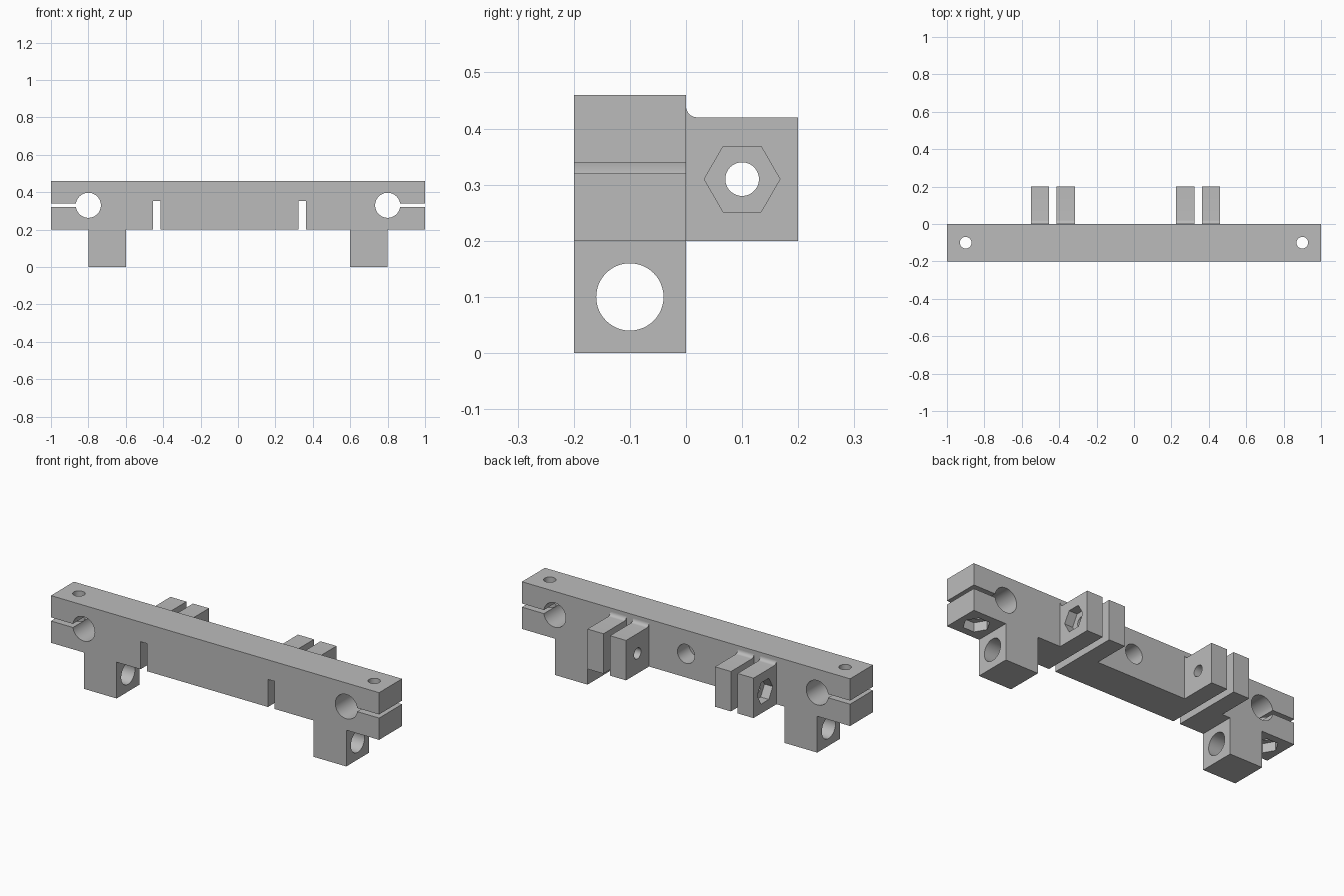
import bpy, bmesh, math
from mathutils import Matrix, Vector

cube = bpy.data.objects.get("Cube")
if cube:
    bpy.data.objects.remove(cube, do_unlink=True)

grey = bpy.data.materials.new("matte grey")
grey.use_nodes = True
GREY = (0.5, 0.5, 0.5, 1)
grey.diffuse_color = GREY
grey.node_tree.nodes["Principled BSDF"].inputs["Base Color"].default_value = GREY

BAR_LOW, BAR_MID, BAR_TOP = 0.2, 0.33, 0.46


def add_object(name, bm):
    bmesh.ops.recalc_face_normals(bm, faces=bm.faces)
    mesh = bpy.data.meshes.new(name)
    bm.to_mesh(mesh)
    bm.free()
    mesh.materials.append(grey)
    ob = bpy.data.objects.new(name, mesh)
    bpy.context.collection.objects.link(ob)
    return ob


def extrude(name, points, direction):
    """Solid made from a flat outline pushed along a direction."""
    bm = bmesh.new()
    face = bm.faces.new([bm.verts.new(p) for p in points])
    moved = bmesh.ops.extrude_face_region(bm, geom=[face], use_keep_orig=True)
    verts = [g for g in moved["geom"] if isinstance(g, bmesh.types.BMVert)]
    bmesh.ops.translate(bm, verts=verts, vec=direction)
    return add_object(name, bm)


def box(name, lo, hi):
    pts = [(lo[0], lo[1], lo[2]), (hi[0], lo[1], lo[2]),
           (hi[0], lo[1], hi[2]), (lo[0], lo[1], hi[2])]
    return extrude(name, pts, (0, hi[1] - lo[1], 0))


def rod(name, start, end, radius, sides=48):
    """Round or hexagonal rod between two points."""
    a, b = Vector(start), Vector(end)
    axis = (b - a).normalized()
    side = Vector((1, 0, 0)) if abs(axis.x) < 0.5 else Vector((0, 1, 0))
    points = [a + Matrix.Rotation(math.tau * i / sides, 3, axis) @ side * radius
              for i in range(sides)]
    return extrude(name, points, b - a)


def cut(ob, cutters):
    for cutter in cutters:
        cutter.hide_render = True
        mod = ob.modifiers.new("cut", "BOOLEAN")
        mod.operation, mod.solver, mod.object = "DIFFERENCE", "EXACT", cutter
        bpy.context.view_layer.objects.active = ob
        bpy.ops.object.modifier_apply(modifier=mod.name)
        bpy.data.objects.remove(cutter, do_unlink=True)


def shade(ob):
    bpy.ops.object.select_all(action="DESELECT")
    ob.select_set(True)
    bpy.context.view_layer.objects.active = ob
    bpy.ops.object.shade_smooth_by_angle(angle=math.radians(30))


# Bar with two feet, as one mirrored outline
half = [(0.6, BAR_LOW), (0.6, 0), (0.8, 0), (0.8, BAR_LOW), (1, BAR_LOW), (1, BAR_TOP)]
outline = half + [(-x, z) for x, z in reversed(half)]
body = extrude("clamp_bar", [(x, -0.2, z) for x, z in outline], (0, 0.2, 0))

# Clamp bores, end slits, bolt holes with nut pockets, and foot holes
cutters = []
for s in (-1, 1):
    cutters += [
        rod("bore", (s * 0.8, -0.3, BAR_MID), (s * 0.8, 0.1, BAR_MID), 0.067),
        box("slit", (s * 0.95 - 0.15, -0.3, 0.32), (s * 0.95 + 0.15, 0.1, 0.34)),
        rod("bolt", (s * 0.9, -0.1, 0.1), (s * 0.9, -0.1, 0.6), 0.031),
        rod("nut", (s * 0.9, -0.1, 0.1), (s * 0.9, -0.1, 0.25), 0.0675, 6),
        rod("foot", (s * 0.5, -0.1, 0.1), (s * 0.9, -0.1, 0.1), 0.06),
    ]

# Blind hole in the back
cutters.append(rod("blind", (0, 0.1, BAR_MID), (0, -0.1, BAR_MID), 0.052))

# Lug pairs behind the bar, each with a slot between that runs into the bar
GAP, WIDE = 0.02, 0.0975
for label, centre, s in (("right", -0.434, -1), ("left", 0.343, 1)):
    cutters.append(box("slot", (centre - GAP, -0.3, 0.1), (centre + GAP, 0.1, 0.352)))
    fillet = [(0.02 - 0.02 * math.cos(a), 0.44 - 0.02 * math.sin(a))
              for a in (math.pi / 2 * i / 8 for i in range(9))]
    profile = [(0, BAR_LOW)] + fillet + [(0.2, 0.42), (0.2, BAR_LOW)]
    for place, side in (("inner", -s), ("outer", s)):
        near, far = centre + side * GAP, centre + side * (GAP + WIDE)
        lug = extrude(f"{label}_{place}_lug", [(near, y, z) for y, z in profile],
                      (far - near, 0, 0))
        tools = [rod("bolt", (centre - 0.3, 0.1, 0.31), (centre + 0.3, 0.1, 0.31), 0.03)]
        if place == "outer":
            tools.append(rod("nut", (far - s * 0.05, 0.1, 0.31),
                             (far + s * 0.1, 0.1, 0.31), 0.0675, 6))
        cut(lug, tools)
        shade(lug)

cut(body, cutters)
shade(body)
